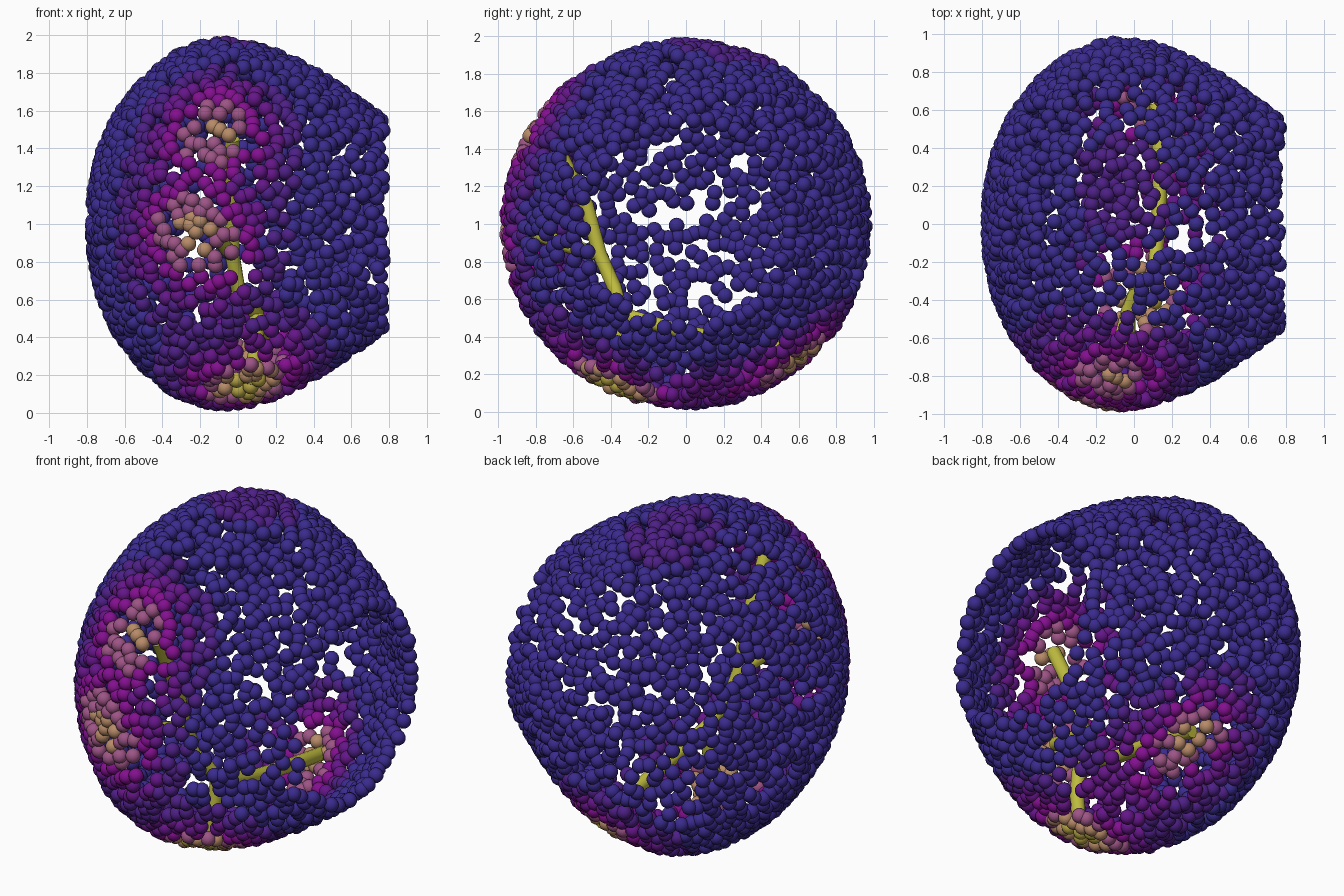
import bpy, bmesh, random
from math import pi, cos, sin, sqrt
from mathutils import Vector
from mathutils.geometry import intersect_point_line

if "Cube" in bpy.data.objects:
    bpy.data.objects.remove(bpy.data.objects["Cube"])

random.seed(4)
BEAD_R = 0.042


def material(name, rgb):
    m = bpy.data.materials.new(name)
    m.diffuse_color = (*rgb, 1)
    m.use_nodes = True
    m.node_tree.nodes["Principled BSDF"].inputs["Base Color"].default_value = m.diffuse_color
    return m


# branching rod inside the shell
trunk = [(0.12, 0.63, 0.31), (0.14, 0.3, 0.37), (0.13, 0, 0.42), (0.1, -0.34, 0.52),
         (0.0, -0.38, 0.66), (-0.03, -0.46, 0.84), (-0.03, -0.53, 1.1), (-0.03, -0.71, 1.45)]
lower_spur = [(0.1, -0.34, 0.52), (0.1, -0.36, 0.36), (0.06, -0.38, 0.15)]
front_spur = [(-0.03, -0.46, 0.84), (-0.07, -0.62, 0.88), (-0.12, -0.8, 0.95)]
branches = {"rod_trunk": trunk, "rod_lower_spur": lower_spur, "rod_front_spur": front_spur}
rod_mat = material("rod_yellow", (0.52, 0.50, 0.05))
for name, pts in branches.items():
    cu = bpy.data.curves.new(name, 'CURVE')
    cu.dimensions = '3D'
    cu.bevel_depth = 0.039
    cu.bevel_resolution = 4
    cu.use_fill_caps = True
    sp = cu.splines.new('POLY')
    sp.points.add(len(pts) - 1)
    for p, co in zip(sp.points, pts):
        p.co = (*co, 1)
    cu.materials.append(rod_mat)
    bpy.context.collection.objects.link(bpy.data.objects.new(name, cu))


def colour_value(p):
    """Distance to the rod, skewed to -x and fading at the back and upper tip."""
    q = p + Vector((0.08 * min(1, p.z), 0, 0))
    best = 9
    for pts in branches.values():
        for a, b in zip(pts, pts[1:]):
            a, b = Vector(a), Vector(b)
            t = min(1, max(0, intersect_point_line(q, a, b)[1]))
            best = min(best, (q - a.lerp(b, t)).length)
    best += 0.12 * max(0, p.y) + 0.1 * max(0, p.z - 1.2) + 0.2 * max(0, p.x - 0.1)
    if (p - Vector((-0.05, 0.2, 1.93))).length < 0.27:   # faint spot on top
        best = min(best, 0.45)
    return best


# shell profile (x, radius) revolved about the x axis, open at +x
profile = [(-0.773, 0), (-0.763, 0.17), (-0.718, 0.38), (-0.635, 0.57), (-0.49, 0.755),
           (-0.34, 0.878), (-0.2, 0.935), (-0.08, 0.953), (0.1, 0.928), (0.28, 0.86),
           (0.43, 0.78), (0.58, 0.68), (0.77, 0.54)]
segs = list(zip(profile, profile[1:]))
weights = [(a[1] + b[1]) * sqrt((a[0] - b[0]) ** 2 + (a[1] - b[1]) ** 2)
           * (1.5 if a[0] < -0.6 else 1) for a, b in segs]

# scattered bead centres, area weighted
centres = []
while len(centres) < 1800:
    a, b = random.choices(segs, weights)[0]
    t = random.random()
    if random.random() * max(a[1], b[1]) > a[1] + (b[1] - a[1]) * t:
        continue
    x, r = a[0] + (b[0] - a[0]) * t, a[1] + (b[1] - a[1]) * t
    r *= 1 + 0.006 * random.uniform(-1, 1)
    ang = random.uniform(0, 2 * pi)
    p = Vector((x, r * cos(ang), 1 + r * sin(ang)))
    if all((p - q).length_squared > 0.04 ** 2 for q in centres):
        centres.append(p)

# beads grouped by colour: yellow next to the rod, blue far away
bands = [(0.10, "yellow", (0.47, 0.38, 0.06)), (0.165, "tan", (0.48, 0.26, 0.14)),
         (0.235, "pink", (0.34, 0.09, 0.24)), (0.30, "magenta", (0.23, 0.005, 0.28)),
         (0.39, "violet", (0.13, 0.008, 0.25)), (0.50, "purple", (0.075, 0.014, 0.24)),
         (9.0, "blue", (0.042, 0.024, 0.27))]
bm = bmesh.new()
bmesh.ops.create_uvsphere(bm, u_segments=12, v_segments=7, radius=BEAD_R)
bm.verts.index_update()
unit_verts = [v.co.copy() for v in bm.verts]
unit_faces = [[v.index for v in f.verts] for f in bm.faces]
bm.free()

groups = {band[1]: [] for band in bands}
for p in centres:
    d = colour_value(p)
    groups[next(n for lim, n, _ in bands if d < lim)].append(p)

for _, name, rgb in bands:
    verts, faces = [], []
    for p in groups[name]:
        k = len(verts)
        verts += [p + v for v in unit_verts]
        faces += [[i + k for i in f] for f in unit_faces]
    me = bpy.data.meshes.new("shell_beads_" + name)
    me.from_pydata(verts, [], faces)
    me.shade_smooth()
    me.materials.append(material("bead_" + name, rgb))
    bpy.context.collection.objects.link(bpy.data.objects.new("shell_beads_" + name, me))
